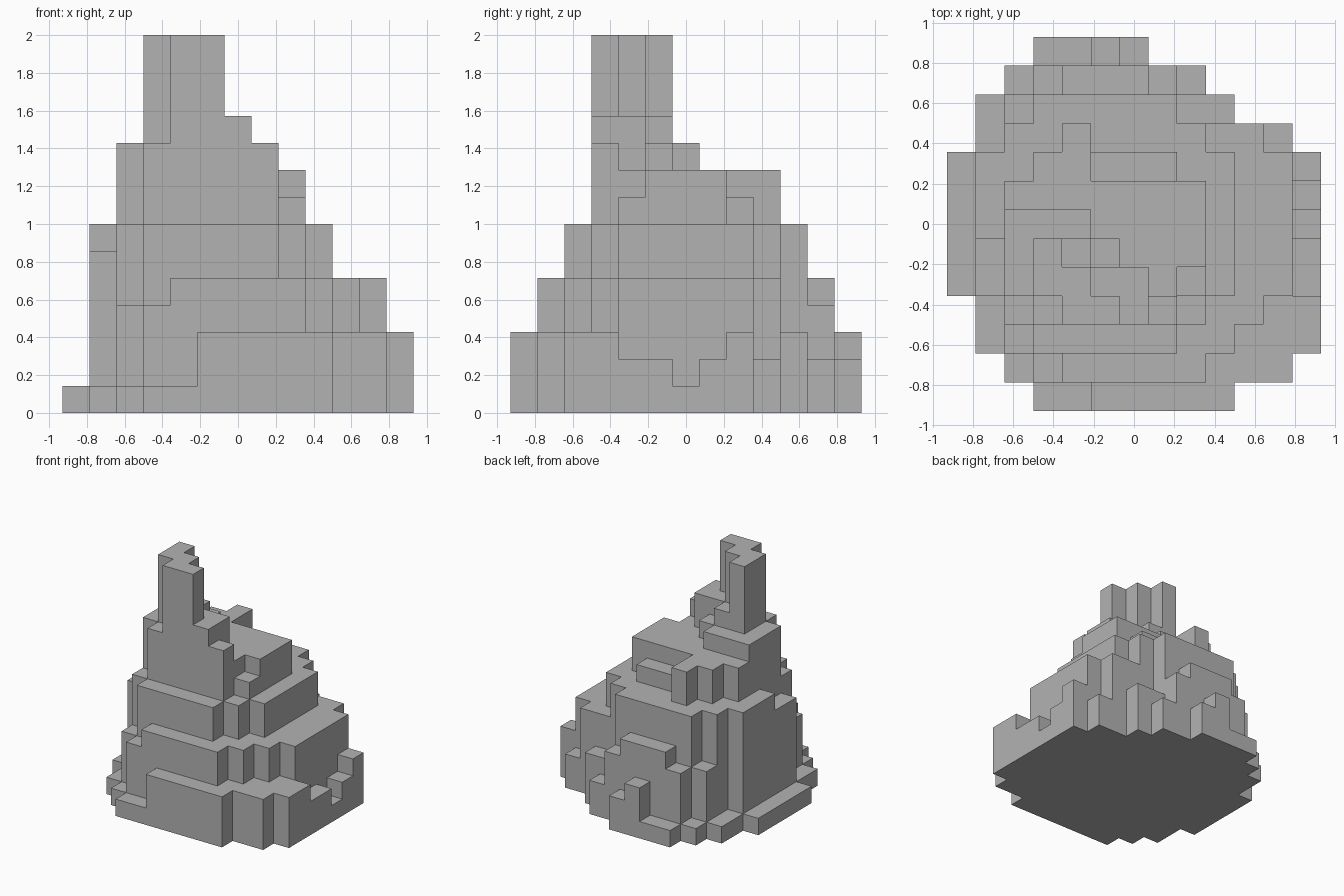
import bpy
import bmesh

cube = bpy.data.objects.get("Cube")
if cube:
    bpy.data.objects.remove(cube, do_unlink=True)

UNIT = 1 / 7      # edge of one building block
HALF = 6.5        # half the plan width, in blocks

stone = bpy.data.materials.new("grey_stone")
stone.use_nodes = True
GREY = (0.45, 0.45, 0.45, 1)
stone.diffuse_color = GREY
stone.node_tree.nodes["Principled BSDF"].inputs["Base Color"].default_value = GREY

tiers = []


def tier(name, top, *rects):
    """Plan rectangles (x0, y0, x1, y1), in blocks, that stop at this height."""
    cells = {(x, y) for x0, y0, x1, y1 in rects
             for x in range(x0, x1) for y in range(y0, y1)}
    tiers.append((name, top, cells))


# Ground slab
tier("ground_slab", 1, (3, 0, 10, 2), (3, 11, 7, 13), (2, 1, 12, 10),
     (2, 10, 9, 12), (1, 2, 10, 11), (1, 2, 13, 9), (0, 4, 1, 9))

# Lower terraces
tier("low_ledges", 2, (12, 4, 13, 6), (12, 7, 13, 8), (11, 9, 12, 10),
     (8, 11, 9, 12), (6, 12, 7, 13))
tier("lower_terrace", 3, (5, 0, 10, 1), (9, 1, 12, 2), (10, 2, 13, 4),
     (12, 8, 13, 9), (8, 10, 10, 11), (5, 12, 6, 13))
tier("corner_ledges", 4, (3, 1, 4, 2), (2, 2, 3, 3), (2, 10, 3, 11),
     (3, 11, 4, 12), (7, 11, 8, 12))

# Middle terraces
tier("middle_terrace", 5, (4, 1, 9, 2), (8, 2, 10, 3), (9, 3, 11, 4),
     (10, 4, 12, 9), (9, 9, 11, 10), (4, 11, 7, 12))
tier("side_ledge", 6, (1, 4, 2, 6))
tier("upper_terrace", 7, (3, 2, 8, 3), (2, 3, 3, 4), (8, 3, 9, 4),
     (9, 4, 10, 9), (1, 6, 2, 9), (2, 8, 3, 10), (8, 8, 9, 10), (3, 9, 8, 11))

# Summit and spire
tier("back_ledge", 8, (8, 4, 9, 5), (5, 8, 8, 9))
tier("summit", 9, (7, 4, 8, 5), (6, 5, 9, 6), (5, 6, 9, 7), (2, 7, 9, 8),
     (3, 8, 5, 9), (4, 9, 5, 10))
tier("spire_foot", 10, (3, 3, 4, 4), (7, 3, 8, 4), (2, 4, 3, 6),
     (2, 6, 5, 7), (5, 5, 6, 6))
tier("spire_collar", 11, (6, 3, 7, 4), (5, 4, 7, 5), (4, 5, 5, 6))
tier("spire", 14, (4, 3, 6, 4), (3, 4, 5, 5), (3, 5, 4, 6))


def build(name, footprint, covered, low, high):
    """Outer shell of one tier: walls round the footprint and the open tops."""
    bm = bmesh.new()

    def quad(*corners):
        bm.faces.new([bm.verts.new(((x - HALF) * UNIT, (y - HALF) * UNIT, z * UNIT))
                      for x, y, z in corners])

    for x, y in sorted(footprint):
        ring = [(x, y), (x + 1, y), (x + 1, y + 1), (x, y + 1)]
        beside = [(x, y - 1), (x + 1, y), (x, y + 1), (x - 1, y)]
        if (x, y) not in covered:
            quad(*[(*p, high) for p in ring])
        if low == 0:
            quad(*[(*p, low) for p in reversed(ring)])
        for i, neighbour in enumerate(beside):
            if neighbour not in footprint:
                a, b = ring[i], ring[(i + 1) % len(ring)]
                quad((*a, low), (*b, low), (*b, high), (*a, high))

    bmesh.ops.remove_doubles(bm, verts=bm.verts, dist=UNIT / 100)
    mesh = bpy.data.meshes.new(name)
    bm.to_mesh(mesh)
    bm.free()
    mesh.materials.append(stone)
    bpy.context.collection.objects.link(bpy.data.objects.new(name, mesh))


# Work down from the spire: every tier carries all the tiers above it
above = set()
for i in reversed(range(len(tiers))):
    name, top, cells = tiers[i]
    bottom = tiers[i - 1][1] if i else 0
    footprint = above | cells
    build(name, footprint, above, bottom, top)
    above = footprint
